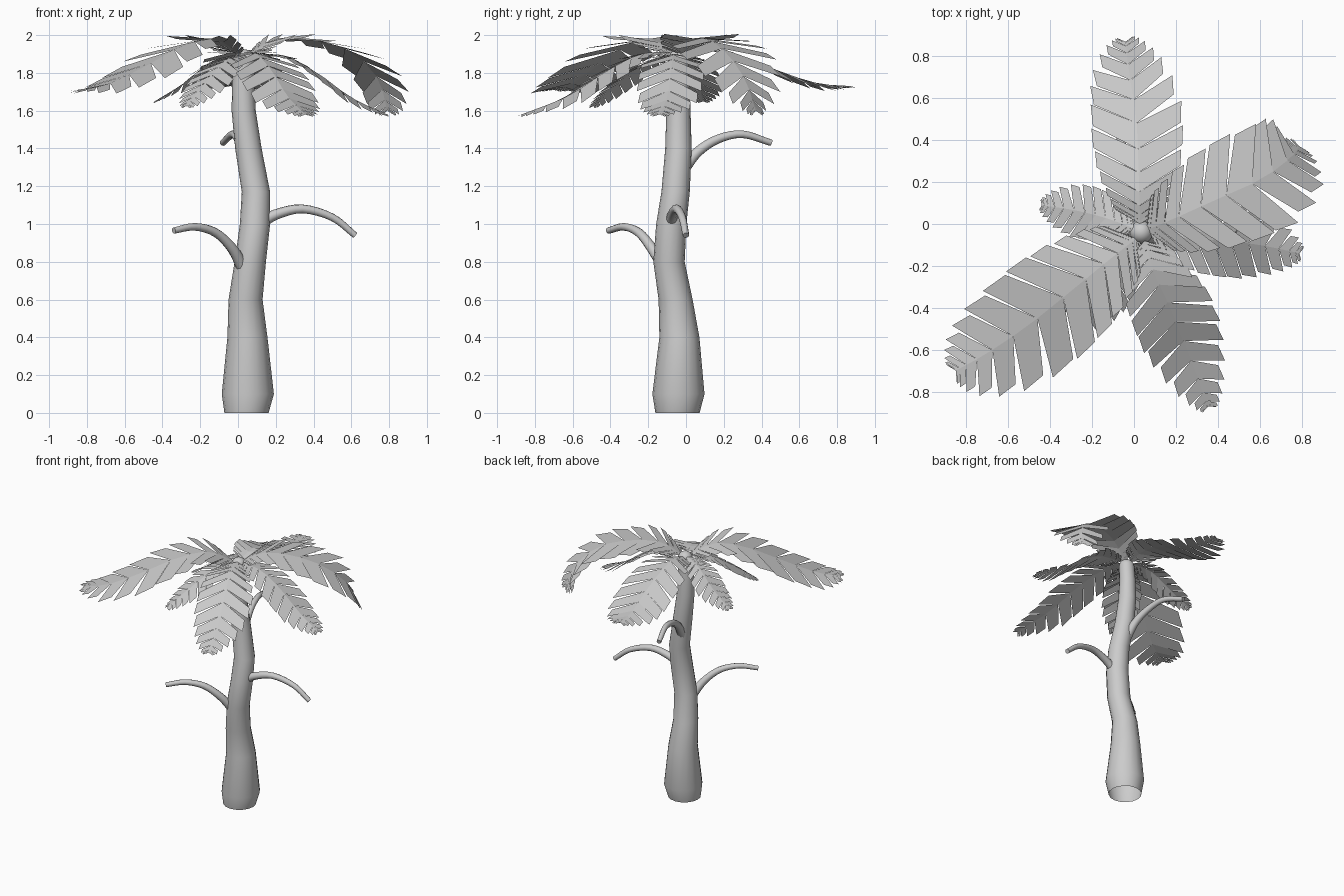
import bpy
import bmesh
import math
from mathutils import Vector, Quaternion

cube = bpy.data.objects.get("Cube")
if cube:
    bpy.data.objects.remove(cube)

UP = Vector((0, 0, 1))

grey = bpy.data.materials.new("plain_grey")
grey.use_nodes = True
grey.diffuse_color = (0.6, 0.6, 0.6, 1)
for node in grey.node_tree.nodes:
    if node.type == 'BSDF_PRINCIPLED':
        node.inputs["Base Color"].default_value = grey.diffuse_color


def finish(bm, name, smooth):
    """Turn a bmesh into a named object with the grey material."""
    mesh = bpy.data.meshes.new(name)
    for face in bm.faces:
        face.smooth = smooth
    bm.to_mesh(mesh)
    bm.free()
    mesh.materials.append(grey)
    obj = bpy.data.objects.new(name, mesh)
    bpy.context.collection.objects.link(obj)
    return obj


def along(points, t):
    """Point on a smooth path through the given points, t from 0 to 1."""
    pts = [Vector(p) for p in points]
    pts = [2 * pts[0] - pts[1]] + pts + [2 * pts[-1] - pts[-2]]
    spans = len(pts) - 3
    i = min(int(t * spans), spans - 1)
    f = t * spans - i
    a, b, c, d = pts[i:i + 4]
    return 0.5 * (2 * b + (c - a) * f + (2 * a - 5 * b + 4 * c - d) * f ** 2
                  + (3 * b - a - 3 * c + d) * f ** 3)


def direction(points, t):
    return (along(points, min(t + 0.01, 1)) - along(points, max(t - 0.01, 0))).normalized()


def tube(name, centres, radii, sides, level=False, cap=True):
    """Skin round rings along a path."""
    bm = bmesh.new()
    rings = []
    turn, last = Quaternion(), UP
    for i, centre in enumerate(centres):
        ahead = centres[min(i + 1, len(centres) - 1)]
        behind = centres[max(i - 1, 0)]
        aim = UP if level else (ahead - behind).normalized()
        turn = last.rotation_difference(aim) @ turn
        last = aim
        ring = []
        for k in range(sides):
            a = math.tau * k / sides
            spoke = Vector((math.cos(a), math.sin(a), 0)) * radii[i]
            ring.append(bm.verts.new(centre + turn @ spoke))
        rings.append(ring)
    for low, high in zip(rings, rings[1:]):
        for k in range(sides):
            n = (k + 1) % sides
            bm.faces.new((low[k], low[n], high[n], high[k]))
    if cap:
        bm.faces.new(rings[-1])
    return finish(bm, name, True)


# Trunk: x, y, z and radius of each ring, open at the foot
trunk = [(.045, -.045, 0, .117), (.052, -.04, .1, .138), (.05, -.035, .4, .106),
         (.04, -.055, .6, .09), (.065, -.09, .8, .083), (.09, -.078, 1, .08),
         (.095, -.055, 1.17, .075), (.055, -.04, 1.4, .07), (.03, -.04, 1.6, .064),
         (.027, -.04, 1.75, .058), (.035, -.04, 1.87, .055)]
tube("trunk", [Vector(p[:3]) for p in trunk], [p[3] for p in trunk], 16, level=True, cap=False)

# Rounded trunk top
bm = bmesh.new()
bmesh.ops.create_uvsphere(bm, u_segments=16, v_segments=8, radius=.055)
bmesh.ops.translate(bm, verts=bm.verts, vec=(.035, -.04, 1.87))
finish(bm, "trunk_top", True)


# Bare curved branches
def branch(name, points):
    steps = 16
    centres = [along(points, i / steps) for i in range(steps + 1)]
    radii = [.036 - .019 * (i / steps) ** .6 for i in range(steps + 1)]
    obj = tube(name, centres, radii, 10)
    for face in obj.data.polygons:
        face.use_smooth = len(face.vertices) == 4


branch("front_branch", [(.03, -.11, .76), (-.03, -.18, .87), (-.12, -.25, .955),
                        (-.23, -.33, .985), (-.34, -.41, .965)])
branch("left_branch", [(.11, -.08, 1), (.2, -.07, 1.05), (.34, -.05, 1.08),
                       (.5, -.02, 1.035), (.62, 0, .94)])
branch("back_branch", [(.05, -.02, 1.28), (.03, .06, 1.38), (0, .17, 1.45),
                       (-.03, .3, 1.475), (-.08, .45, 1.43)])


# Palm fronds: paired leaflets swept toward the tip, crowded at both ends
def frond(name, rib, width, droop, pairs=15):
    bm = bmesh.new()
    stops = []
    for i in range(pairs + 1):
        s = i / pairs
        stops.append(s ** 3 * (s * (6 * s - 15) + 10) * .95 + s * .05)
    for start, end in zip(stops, stops[1:]):
        t = (start + end) / 2
        forward = direction(rib, t)
        side = forward.cross(UP).normalized()
        normal = side.cross(forward)
        reach = width * math.sin(math.pi * (.16 + .8 * t)) ** .85
        a, b = along(rib, start), along(rib, end)
        for sign in (1, -1):
            out = (side * sign - normal * droop + forward * .6) * reach
            near = a.lerp(b, .1) + out * .97
            far = a.lerp(b, .9) + out
            corners = [bm.verts.new(p) for p in (a, near, far, b)]
            bm.faces.new(corners if sign > 0 else corners[::-1])
    finish(bm, name, False)


frond("back_frond", [(.03, 0, 1.9), (.025, .14, 1.925), (.02, .32, 1.88), (.01, .52, 1.8),
                     (-.02, .7, 1.745), (-.04, .87, 1.73)], .22, .12)
frond("back_left_frond", [(.06, -.03, 1.9), (.2, .03, 1.98), (.4, .12, 1.975), (.6, .21, 1.91),
                          (.74, .31, 1.77), (.79, .37, 1.6)], .26, .08)
frond("front_right_frond", [(.01, -.07, 1.9), (-.13, -.18, 1.98), (-.3, -.32, 1.94),
                            (-.5, -.48, 1.83), (-.69, -.61, 1.74), (-.85, -.7, 1.71)], .27, .08)
frond("front_left_frond", [(.05, -.08, 1.91), (.1, -.24, 1.9), (.18, -.42, 1.81),
                           (.26, -.62, 1.68), (.355, -.87, 1.58)], .2, .15)
frond("left_frond", [(.08, -.05, 1.9), (.25, -.07, 1.89), (.42, -.08, 1.8),
                     (.6, -.1, 1.67), (.79, -.14, 1.58)], .175, .12)
frond("right_frond", [(0, -.02, 1.9), (-.14, .03, 1.86), (-.28, .065, 1.75),
                      (-.44, .09, 1.65)], .13, .12)
frond("front_small_frond", [(.02, -.07, 1.9), (-.07, -.2, 1.86), (-.17, -.35, 1.75),
                            (-.27, -.49, 1.625)], .14, .15)
